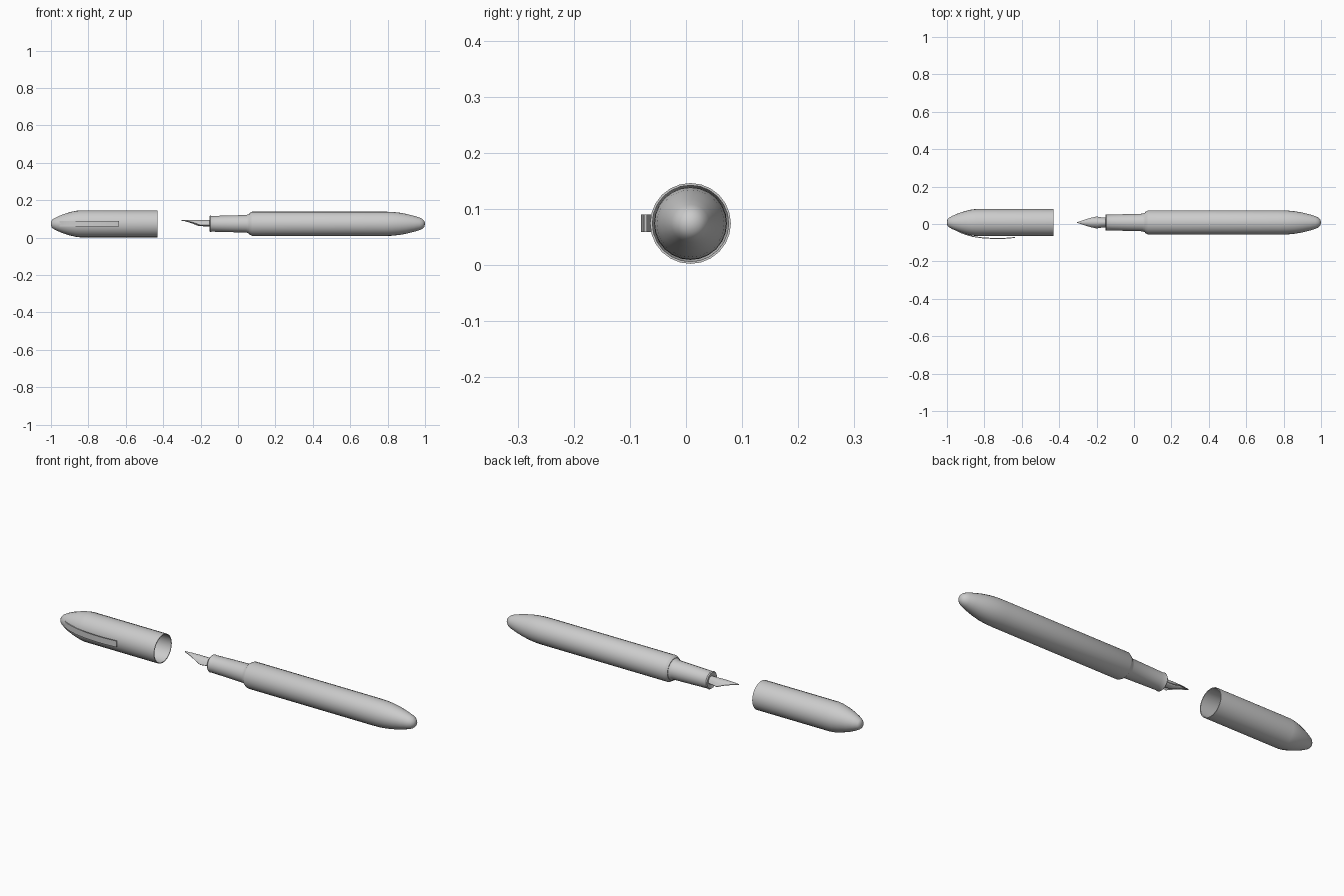
import bpy, bmesh, math

if "Cube" in bpy.data.objects:
    bpy.data.objects.remove(bpy.data.objects["Cube"])

AY, AZ = 0.008, 0.074      # pen axis


def finish(name, bm, angle=35):
    bmesh.ops.remove_doubles(bm, verts=bm.verts, dist=1e-5)
    bmesh.ops.recalc_face_normals(bm, faces=bm.faces)
    me = bpy.data.meshes.new(name)
    bm.to_mesh(me)
    bm.free()
    ob = bpy.data.objects.new(name, me)
    bpy.context.collection.objects.link(ob)
    bpy.ops.object.select_all(action='DESELECT')
    ob.select_set(True)
    bpy.context.view_layer.objects.active = ob
    bpy.ops.object.shade_smooth_by_angle(angle=math.radians(angle))
    return ob


def lathe(name, profile, sides=24, z=AZ):
    """Revolve (x, radius) points about the pen axis."""
    bm = bmesh.new()
    vs = [bm.verts.new((x, AY, z + r)) for x, r in profile]
    es = [bm.edges.new(p) for p in zip(vs, vs[1:])]
    bmesh.ops.spin(bm, geom=vs + es, cent=(0, AY, z), axis=(1, 0, 0),
                   angle=2 * math.pi, steps=sides, use_merge=True)
    return finish(name, bm)


def loft(name, rings):
    """Skin equal-length closed cross-sections and cap both ends."""
    bm = bmesh.new()
    loops = [[bm.verts.new(p) for p in r] for r in rings]
    n = len(loops[0])
    for a, b in zip(loops, loops[1:]):
        for i in range(n):
            j = (i + 1) % n
            bm.faces.new((a[i], a[j], b[j], b[i]))
    bm.faces.new(loops[0])
    bm.faces.new(loops[-1][::-1])
    return finish(name, bm)


# barrel with rounded tail
lathe("barrel", [(0.06, 0), (0.06, 0.056), (0.07, 0.062), (0.076, 0.065), (0.78, 0.065),
                 (0.82, 0.064), (0.86, 0.060), (0.90, 0.053), (0.94, 0.043),
                 (0.97, 0.034), (0.985, 0.027), (0.996, 0.016), (1.0, 0)])

# grip section with a small lip at the nib end and a flare at the barrel
lathe("grip", [(-0.14, 0), (-0.15, 0.028), (-0.153, 0.040), (-0.148, 0.044), (-0.14, 0.042),
               (-0.12, 0.0425), (0.045, 0.047), (0.058, 0.052), (0.068, 0.060), (0.068, 0)])

# hollow cap
outer = [(-1.0, 0), (-0.998, 0.016), (-0.99, 0.025), (-0.97, 0.036), (-0.94, 0.049),
         (-0.90, 0.062), (-0.87, 0.069), (-0.845, 0.072), (-0.43, 0.072)]
inner = [(-0.43, 0.068), (-0.85, 0.066), (-0.94, 0.043), (-0.97, 0)]
lathe("cap", outer + inner)

# nib: curved sheet, wide at the shoulders and drawn to a point
nib = []
top, t = 0.095, 0.003
for x, w, drop in [(-0.304, 0.002, 0.001), (-0.27, 0.013, 0.006), (-0.235, 0.024, 0.015),
                   (-0.20, 0.032, 0.028), (-0.175, 0.028, 0.027), (-0.14, 0.024, 0.026)]:
    arc = [(k / 4, math.sqrt(1 - (0.9 * k / 4) ** 2)) for k in range(-4, 5)]
    low = arc[0][1]
    up = [(x, AY + u * w, top - drop * (1 - v) / (1 - low)) for u, v in arc]
    nib.append(up + [(px, AY + (py - AY) * 0.92, pz - t) for px, py, pz in reversed(up)])
loft("nib", nib)

# ink feed under the nib
feed = []
for x, w, bottom in [(-0.29, 0.002, 0.090), (-0.245, 0.010, 0.076),
                     (-0.21, 0.017, 0.062), (-0.14, 0.019, 0.059)]:
    mid, h = (0.0925 + bottom) / 2, (0.0925 - bottom) / 2
    feed.append([(x, AY + w * math.cos(a), mid + h * math.sin(a))
                 for a in [i * math.pi / 6 for i in range(12)]])
loft("feed", feed)

# pocket clip: thin bowed strip standing off the cap
clip = []
for x, y in [(-0.955, -0.030), (-0.93, -0.044), (-0.90, -0.055), (-0.86, -0.066),
             (-0.81, -0.073), (-0.75, -0.0765), (-0.70, -0.0765), (-0.635, -0.071)]:
    clip.append([(x, y - 0.0035, AZ - 0.0155), (x, y - 0.0035, AZ + 0.0155),
                 (x, y + 0.0015, AZ + 0.0155), (x, y + 0.0015, AZ - 0.0155)])
loft("clip", clip)
